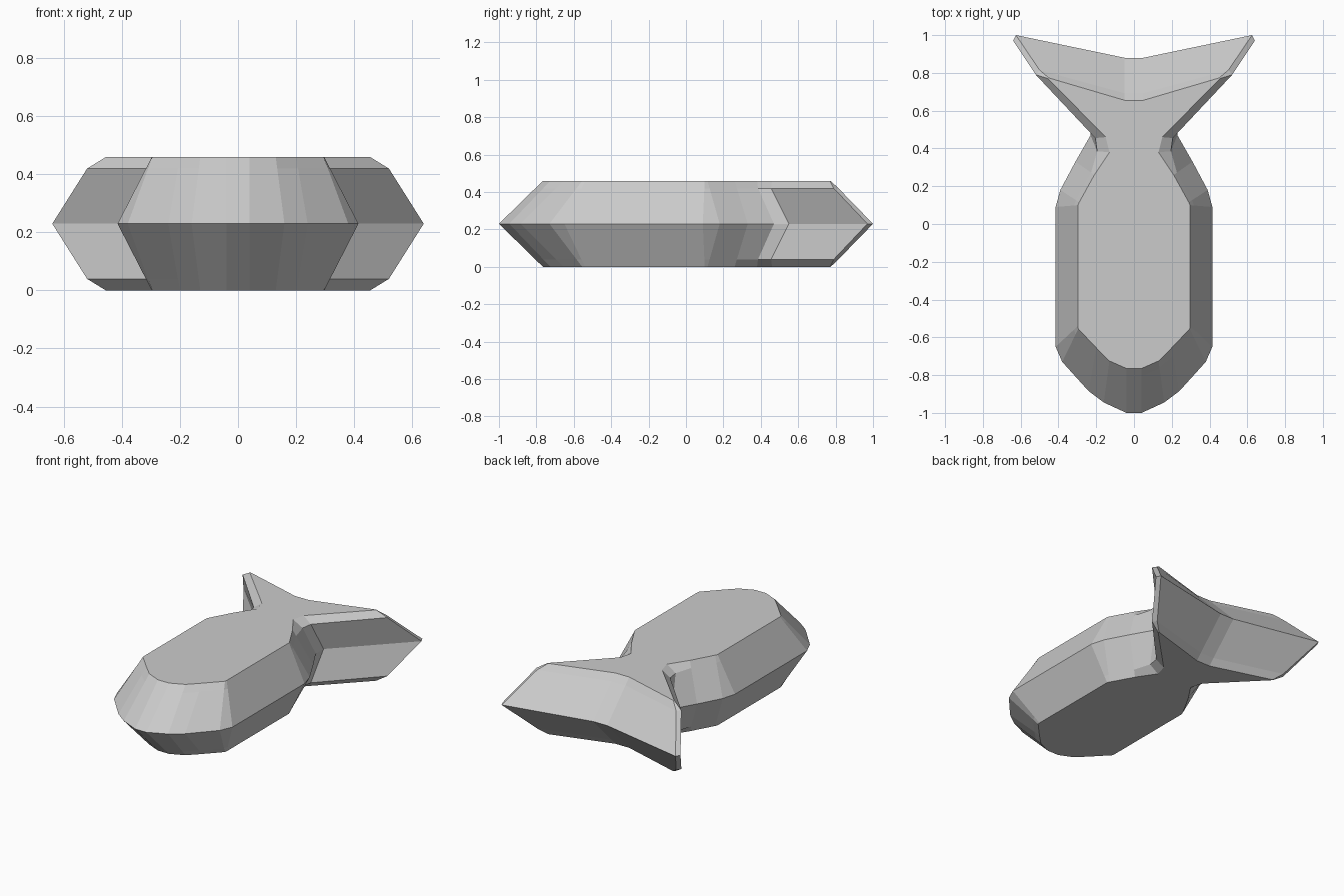
import bpy
import bmesh

cube = bpy.data.objects.get("Cube")
if cube:
    bpy.data.objects.remove(cube, do_unlink=True)

HEIGHT = 0.46
BEVEL = 0.04

# Body half outline, nose to neck: widest ring and flat face ring
body_mid = [(.04, -1), (.16, -.945), (.24, -.885), (.38, -.73), (.415, -.65),
            (.415, .09), (.39, .18), (.31, .33), (.23, .47)]
body_flat = [(.04, -.765), (.13, -.725), (.2, -.655), (.295, -.555), (.297, -.54),
             (.297, .1), (.29, .115), (.21, .26), (.13, .38)]

# Tail half outline, neck to centre of the trailing edge
tail_mid = [(.23, .55), (.64, .97), (.625, 1), (.05, .88)]
tail_bevel = [(.205, .455), (.52, .79), (.5, .815), (.05, .692)]
tail_flat = [(.15, .46), (.455, .77), (.45, .773), (.05, .655)]


def blend(a, b, t):
    """Points part of the way from outline a to outline b."""
    return [(p[0] + (q[0] - p[0]) * t, p[1] + (q[1] - p[1]) * t)
            for p, q in zip(a, b)]


# The body slope is straight; only its last point steps in at the neck
body_bevel = blend(body_flat, body_mid, BEVEL / (HEIGHT / 2))
body_bevel[-1] = (.195, .385)

mid = body_mid + tail_mid
bevel = body_bevel + tail_bevel
flat = body_flat + tail_flat
layers = [(flat, 0), (bevel, BEVEL), (mid, HEIGHT / 2),
          (bevel, HEIGHT - BEVEL), (flat, HEIGHT)]


def add_ring(bm, outline, z):
    """Closed ring made from a half outline and its mirror image."""
    mirrored = [(-x, y) for x, y in reversed(outline)]
    return [bm.verts.new((x, y, z)) for x, y in outline + mirrored]


# Loft the rings into one closed solid
bm = bmesh.new()
rings = [add_ring(bm, outline, z) for outline, z in layers]
for low, high in zip(rings, rings[1:]):
    count = len(low)
    for i in range(count):
        j = (i + 1) % count
        bm.faces.new((low[i], low[j], high[j], high[i]))
bm.faces.new(list(reversed(rings[0])))
bm.faces.new(rings[-1])
bmesh.ops.recalc_face_normals(bm, faces=bm.faces)

mesh = bpy.data.meshes.new("fish_body")
bm.to_mesh(mesh)
bm.free()

# Single plain grey
grey = bpy.data.materials.new("light grey")
grey.use_nodes = True
colour = (.6, .6, .6, 1)
grey.diffuse_color = colour
grey.node_tree.nodes["Principled BSDF"].inputs["Base Color"].default_value = colour
mesh.materials.append(grey)

fish = bpy.data.objects.new("fish_body", mesh)
bpy.context.collection.objects.link(fish)
